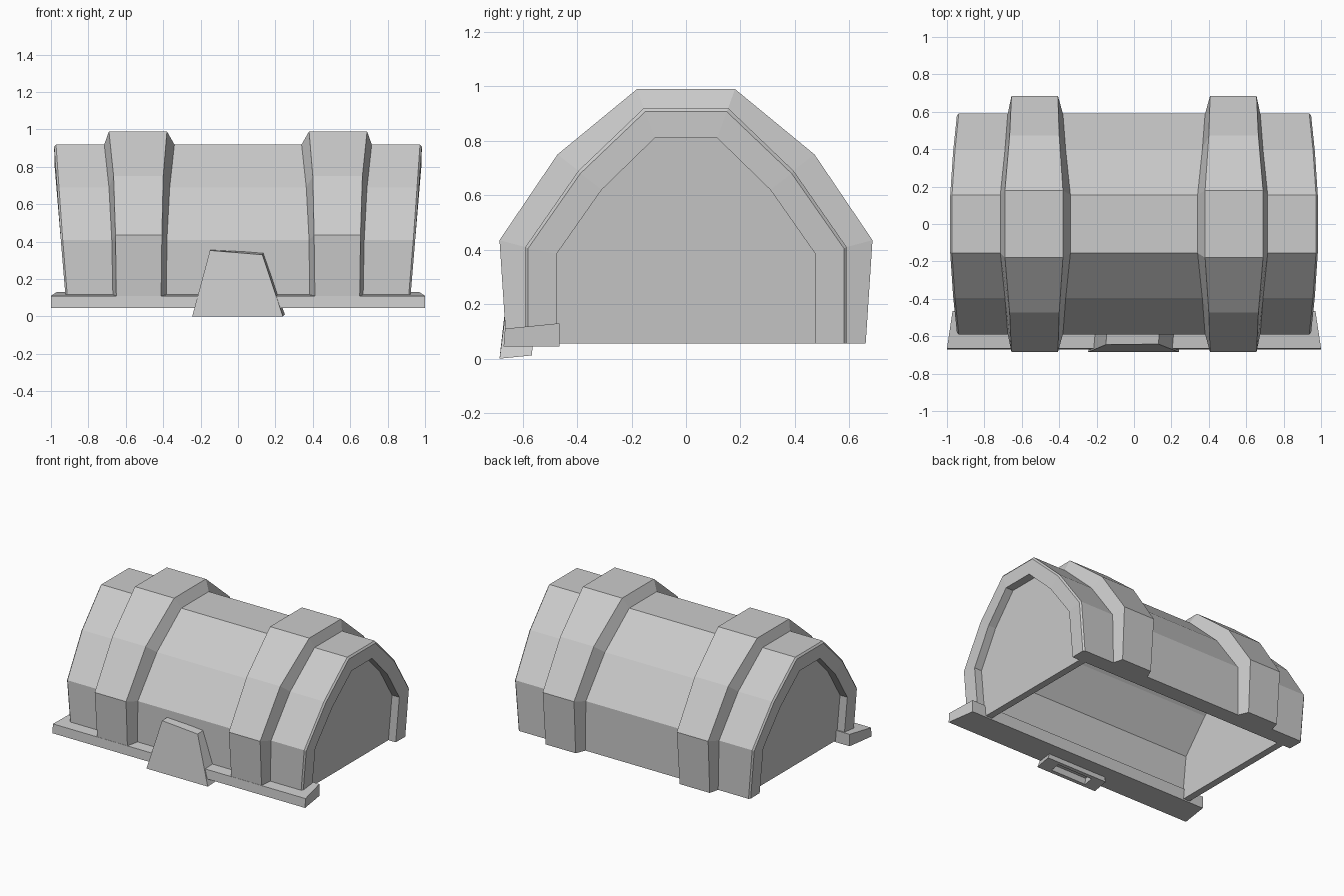
import bpy, bmesh

if "Cube" in bpy.data.objects:
    bpy.data.objects.remove(bpy.data.objects["Cube"])


def arch(half, xs):
    """Half profile (y, z) from the foot up, with one x per level -> full arch ring."""
    front = [(x, -y, z) for (y, z), x in zip(half, xs)]
    back = [(x, y, z) for (y, z), x in zip(half, xs)]
    return front + back[::-1]


def flip(ring):
    return [(-x, y, z) for x, y, z in ring]


def shift(xs, d):
    return [x + d for x in xs]


def loft(bm, rings):
    """Bridge open rings with quads and return their vertices."""
    vs = [[bm.verts.new(p) for p in r] for r in rings]
    for a, b in zip(vs, vs[1:]):
        for i in range(len(a) - 1):
            bm.faces.new((a[i], a[i + 1], b[i + 1], b[i]))
    return vs


def finish(bm, name):
    bmesh.ops.recalc_face_normals(bm, faces=bm.faces)
    me = bpy.data.meshes.new(name)
    bm.to_mesh(me)
    bm.free()
    ob = bpy.data.objects.new(name, me)
    bpy.context.collection.objects.link(ob)
    return ob


def prism(bm, lower, upper):
    """Solid between two four-point loops; returns the lower face."""
    a = [bm.verts.new(p) for p in lower]
    b = [bm.verts.new(p) for p in upper]
    for i in range(4):
        j = (i + 1) % 4
        bm.faces.new((a[i], a[j], b[j], b[i]))
    bm.faces.new(b)
    return bm.faces.new(a)


# Barrel lid: hollow shell with recessed end panels
outer = [(0.59, 0.055), (0.59, 0.41), (0.395, 0.69), (0.155, 0.92)]
bevel = [(0.58, 0.055), (0.58, 0.405), (0.388, 0.68), (0.15, 0.907)]
inner = [(0.475, 0.055), (0.475, 0.385), (0.31, 0.62), (0.115, 0.81)]
ends = [0.908, 0.937, 0.957, 0.973]
half = [arch(inner, shift(ends, -0.05)), arch(inner, shift(ends, 0.008)),
        arch(bevel, shift(ends, 0.01)), arch(outer, ends)]
bm = bmesh.new()
shell = loft(bm, [flip(r) for r in half] + half[::-1])
inside = arch(inner, shift(ends, -0.1))
cavity = loft(bm, [flip(inside), inside])
for ring in (shell[0], shell[-1], cavity[0], cavity[1]):
    bm.faces.new(ring)
for k in (0, -1):
    # underside rim: long sides, then ends
    bm.faces.new([r[k] for r in shell] + [cavity[1][k], cavity[0][k]])
    bm.faces.new((shell[k][0], shell[k][-1], cavity[k][-1], cavity[k][0]))
finish(bm, "lid_barrel")

# Raised bands, flaring towards the top
band = [(0.66, 0.055), (0.685, 0.435), (0.472, 0.75), (0.18, 0.99)]
bm = bmesh.new()
rings = loft(bm, [
    arch(outer, [0.383, 0.38, 0.365, 0.34]),
    arch(band, [0.412, 0.407, 0.4, 0.38]),
    arch(band, [0.65, 0.655, 0.665, 0.69]),
    arch(outer, [0.668, 0.675, 0.69, 0.715])])
for k in (0, -1):
    bm.faces.new([r[k] for r in rings])
ob = finish(bm, "lid_bands")
ob.modifiers.new("Mirror", 'MIRROR')

# Front lip along the lower edge
bm = bmesh.new()
prism(bm,
      [(-1, -0.67, 0.045), (1, -0.67, 0.045), (0.97, -0.465, 0.045), (-0.97, -0.465, 0.045)],
      [(-1, -0.665, 0.11), (1, -0.665, 0.11), (0.97, -0.465, 0.13), (-0.97, -0.465, 0.13)])
finish(bm, "front_lip")

# Tapered clasp with a slot in its underside
bm = bmesh.new()
base = prism(bm,
             [(-0.245, -0.685, 0.0), (0.24, -0.685, 0.0), (0.25, -0.565, 0.012), (-0.235, -0.565, 0.012)],
             [(-0.15, -0.645, 0.353), (0.13, -0.642, 0.33), (0.138, -0.56, 0.343), (-0.145, -0.56, 0.357)])
bmesh.ops.recalc_face_normals(bm, faces=bm.faces)
bmesh.ops.inset_region(bm, faces=[base], thickness=0.035)
for v in base.verts:
    v.co.x *= 0.65
slot = bmesh.ops.extrude_discrete_faces(bm, faces=[base])["faces"][0]
bmesh.ops.translate(bm, verts=slot.verts, vec=(0, 0.012, 0.12))
finish(bm, "clasp")
